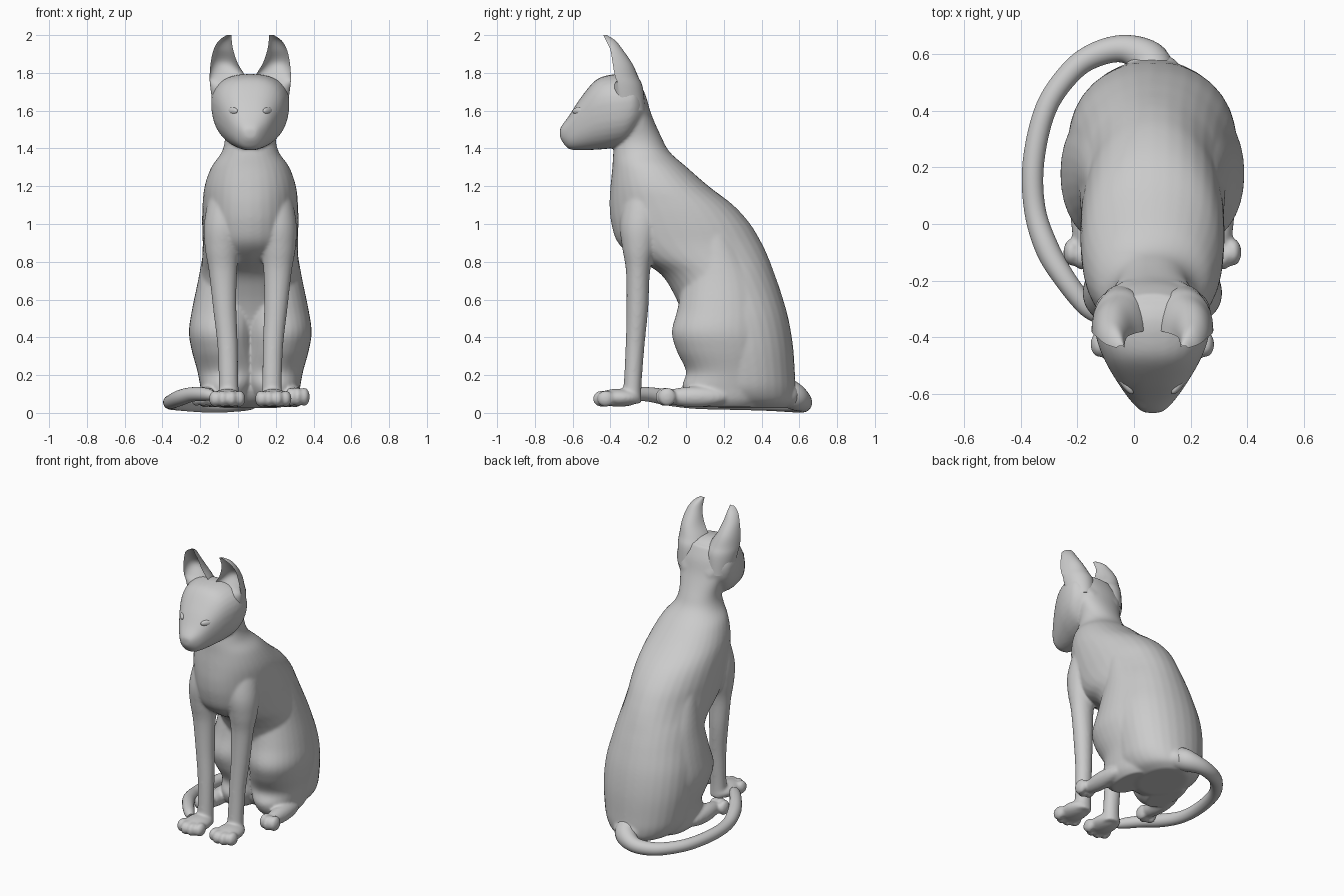
import bpy, bmesh, math
from mathutils import Matrix, Vector, Euler

AXIS_X = 0.065      # the animal sits slightly right of centre; the tail sweeps left
N = 32


def smooth_rows(rows, steps=5):
    """Catmull-Rom interpolation of parameter rows."""
    out = []
    for i in range(len(rows) - 1):
        quad = (rows[max(i - 1, 0)], rows[i], rows[i + 1], rows[min(i + 2, len(rows) - 1)])
        for k in range(steps):
            t = k / steps
            out.append([0.5 * (2 * b + (c - a) * t + (2 * a - 5 * b + 4 * c - d) * t * t
                               + (3 * b - a - 3 * c + d) * t ** 3) for a, b, c, d in zip(*quad)])
    out.append(list(rows[-1]))
    return out


def oval(p):
    """Unit superellipse points."""
    pts = []
    for i in range(N):
        c, s = math.cos(2 * math.pi * i / N), math.sin(2 * math.pi * i / N)
        pts.append((math.copysign(abs(c) ** (2 / p), c), math.copysign(abs(s) ** (2 / p), s)))
    return pts


def loft(bm, rings):
    vr = [[bm.verts.new(co) for co in ring] for ring in rings]
    for a, b in zip(vr, vr[1:]):
        for i in range(N):
            j = (i + 1) % N
            bm.faces.new((a[i], a[j], b[j], b[i]))
    bm.faces.new(vr[0])
    bm.faces.new(vr[-1])


def upright(bm, rows, side=1, p=2.0):
    """Loft of horizontal ovals; row = z, centre x, front y, back y, half width."""
    loft(bm, [[(side * cx + rx * u, (yf + yb) / 2 + (yb - yf) / 2 * v, z) for u, v in oval(p)]
              for z, cx, yf, yb, rx in smooth_rows(rows)])


def blob(bm, loc, size, rot=(0, 0, 0)):
    bmesh.ops.create_uvsphere(bm, u_segments=24, v_segments=14, radius=1,
                              matrix=Matrix.LocRotScale(Vector(loc), Euler(rot), Vector(size)))


def finish(bm, name):
    bmesh.ops.recalc_face_normals(bm, faces=bm.faces)
    for f in bm.faces:
        f.smooth = True
    for e in bm.edges:      # keep thin rims crisp
        e.smooth = e.calc_face_angle(0) < math.radians(60)
    me = bpy.data.meshes.new(name)
    bm.to_mesh(me)
    bm.free()
    ob = bpy.data.objects.new(name, me)
    ob.location.x = AXIS_X
    bpy.context.collection.objects.link(ob)
    return ob


bm = bmesh.new()

# torso and neck
upright(bm, [
    (0.025, 0, 0.18, 0.53, 0.14), (0.06, 0, 0.10, 0.57, 0.21), (0.12, 0, 0.06, 0.58, 0.255),
    (0.20, 0, 0.06, 0.577, 0.275),
    (0.35, 0, 0.03, 0.567, 0.295), (0.50, 0, -0.01, 0.542, 0.295), (0.64, 0, -0.07, 0.502, 0.275),
    (0.74, 0, -0.14, 0.467, 0.262), (0.82, 0, -0.27, 0.437, 0.255), (0.90, 0, -0.36, 0.40, 0.252),
    (1.00, 0, -0.395, 0.34, 0.255), (1.10, 0, -0.405, 0.25, 0.253), (1.20, 0, -0.40, 0.12, 0.242),
    (1.30, 0, -0.39, 0.005, 0.207), (1.38, 0, -0.385, -0.085, 0.152), (1.46, 0, -0.37, -0.13, 0.135),
    (1.58, 0, -0.36, -0.183, 0.155), (1.68, 0, -0.36, -0.213, 0.155),
    (1.76, 0, -0.36, -0.25, 0.12)], p=2.1)

# head: ovals along y; row = y, bottom z, top z, half width
head = [(-0.667, 1.46, 1.505, 0.025), (-0.655, 1.435, 1.525, 0.047), (-0.62, 1.397, 1.572, 0.08),
        (-0.56, 1.39, 1.665, 0.122), (-0.48, 1.393, 1.76, 0.168), (-0.40, 1.40, 1.79, 0.197),
        (-0.32, 1.42, 1.79, 0.205), (-0.26, 1.48, 1.75, 0.185), (-0.20, 1.54, 1.62, 0.10)]
loft(bm, [[(hw * u * (1 + 0.1 * v), y, (lo + hi) / 2 + (hi - lo) / 2 * v) for u, v in oval(2.4)]
          for y, lo, hi, hw in smooth_rows(head)])
blob(bm, (0, -0.65, 1.495), (0.028, 0.02, 0.017))

for s in (-1, 1):
    # front leg
    upright(bm, [
        (0.05, 0.115, -0.34, -0.235, 0.056), (0.15, 0.115, -0.33, -0.235, 0.052),
        (0.35, 0.12, -0.32, -0.22, 0.054), (0.55, 0.135, -0.315, -0.20, 0.062),
        (0.75, 0.145, -0.318, -0.19, 0.075), (0.87, 0.148, -0.337, -0.16, 0.092),
        (1.00, 0.14, -0.35, -0.13, 0.105), (1.16, 0.12, -0.32, -0.12, 0.095),
        (1.26, 0.10, -0.28, -0.14, 0.07)], side=s)
    # front paw and toes
    blob(bm, (s * 0.122, -0.355, 0.08), (0.082, 0.12, 0.048))
    for dx, y in ((-0.066, -0.425), (-0.024, -0.447), (0.024, -0.447), (0.066, -0.425)):
        blob(bm, (s * 0.122 + dx, y, 0.075), (0.031, 0.047, 0.044))
    # haunch
    upright(bm, [
        (0.03, 0.14, 0.06, 0.36, 0.08), (0.07, 0.13, 0.01, 0.40, 0.12), (0.14, 0.12, -0.02, 0.43, 0.145),
        (0.22, 0.11, 0.00, 0.44, 0.17), (0.33, 0.135, -0.05, 0.44, 0.175),
        (0.43, 0.145, -0.075, 0.43, 0.18), (0.55, 0.13, -0.045, 0.42, 0.178),
        (0.70, 0.105, -0.02, 0.39, 0.172), (0.82, 0.09, 0.0, 0.33, 0.165),
        (0.96, 0.08, 0.02, 0.25, 0.15), (1.05, 0.07, 0.03, 0.18, 0.13)], side=s, p=2.1)
    # hind foot and toes
    blob(bm, (s * 0.235, 0.05, 0.085), (0.055, 0.18, 0.055))
    for dx, y in ((-0.036, -0.10), (0, -0.115), (0.036, -0.10)):
        blob(bm, (s * 0.25 + dx, y, 0.085), (0.029, 0.048, 0.05))

# root of the tail
blob(bm, (0.0, 0.545, 0.095), (0.10, 0.06, 0.07))

# fuse the overlapping parts into one smooth skin
cat = finish(bm, "cat_body")
remesh = cat.modifiers.new("fuse", 'REMESH')
remesh.mode = 'VOXEL'
remesh.voxel_size = 0.008
remesh.use_smooth_shade = True
relax = cat.modifiers.new("relax", 'SMOOTH')
relax.factor = 0.5
relax.iterations = 14

# ears: stacked crescents; row = z, inner x, outer x, edge y, back y, hollow y
ear = [(1.60, 0.03, 0.193, -0.32, -0.215, -0.38), (1.72, 0.01, 0.211, -0.35, -0.228, -0.39),
       (1.78, 0.025, 0.215, -0.375, -0.253, -0.345), (1.85, 0.066, 0.21, -0.388, -0.285, -0.312),
       (1.92, 0.09, 0.195, -0.40, -0.333, -0.355), (1.97, 0.098, 0.167, -0.423, -0.373, -0.39),
       (2.0, 0.099, 0.125, -0.438, -0.42, -0.43)]
# almond eyes share the loop with the ears
for s, side in ((-1, "left"), (1, "right")):
    bm = bmesh.new()
    loft(bm, [[(s * ((xi + xo) / 2 + (xo - xi) / 2 * u), ye + abs(v) * ((yb if v > 0 else yh) - ye), z)
               for u, v in oval(2)] for z, xi, xo, ye, yb, yh in smooth_rows(ear)])
    finish(bm, side + "_ear")
    bm = bmesh.new()
    blob(bm, (s * 0.094, -0.566, 1.598), (0.042, 0.015, 0.02), (0, 0, s * math.radians(54)))
    finish(bm, side + "_eye")

# tail curled around the left side
path = [(0.07, 0.50, 0.13, 0.075), (0.055, 0.575, 0.085, 0.07), (-0.03, 0.618, 0.055, 0.05),
        (-0.13, 0.60, 0.045, 0.044), (-0.22, 0.54, 0.045, 0.04), (-0.31, 0.41, 0.05, 0.038),
        (-0.355, 0.22, 0.055, 0.038), (-0.35, 0.05, 0.06, 0.038), (-0.305, -0.09, 0.08, 0.042),
        (-0.24, -0.20, 0.098, 0.038), (-0.17, -0.29, 0.098, 0.034), (-0.13, -0.33, 0.09, 0.022)]
pts = smooth_rows(path, 6)
bm = bmesh.new()
rings = []
for i, (x, y, z, r) in enumerate(pts):
    d = Vector(pts[min(i + 1, len(pts) - 1)][:3]) - Vector(pts[max(i - 1, 0)][:3])
    across = d.cross(Vector((0, 0, 1))).normalized()
    up = across.cross(d).normalized()
    rings.append([Vector((x - AXIS_X, y, z)) + across * r * u + up * r * v for u, v in oval(2)])
loft(bm, rings)
finish(bm, "tail")
